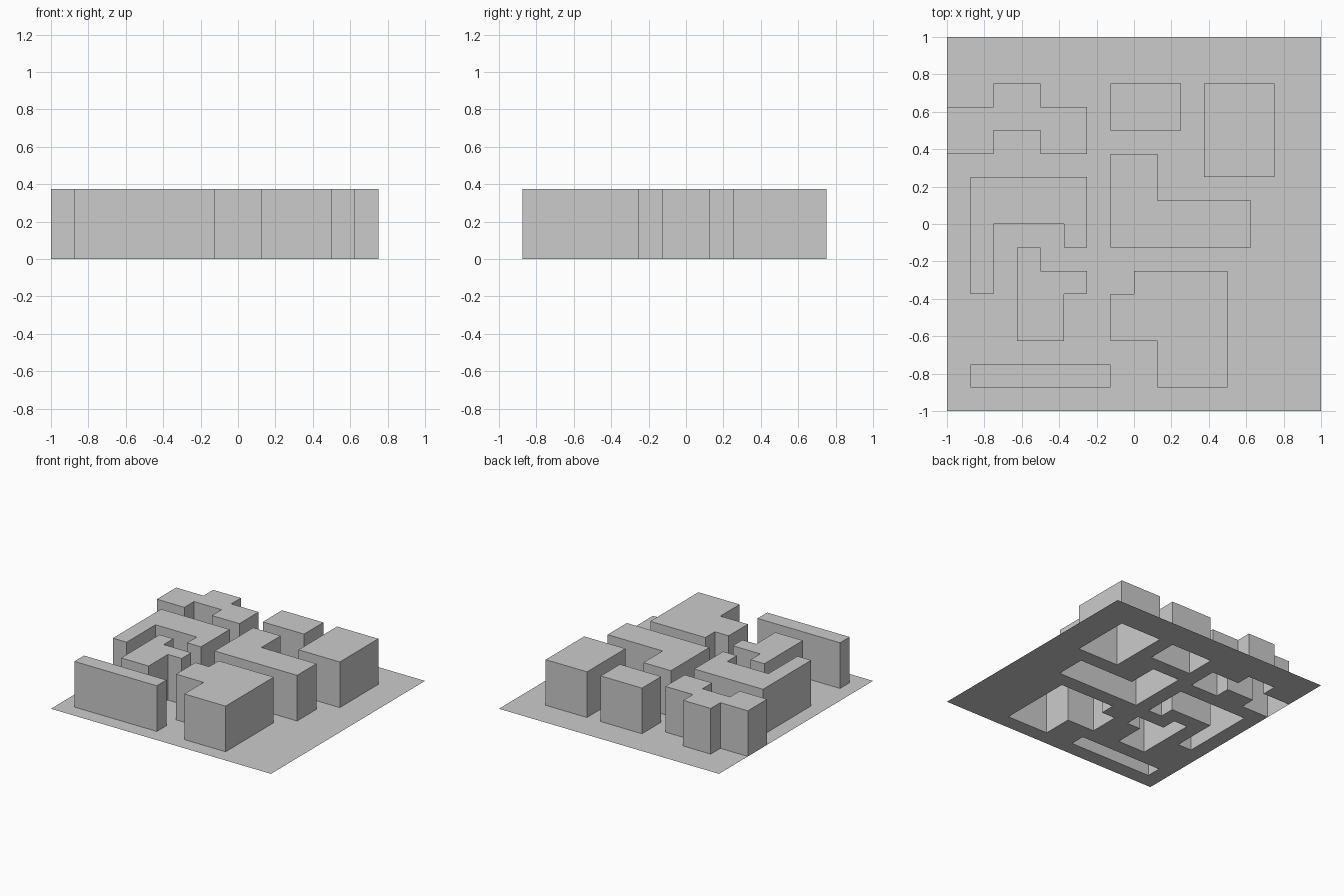
import bpy
import bmesh

if "Cube" in bpy.data.objects:
    bpy.data.objects.remove(bpy.data.objects["Cube"])

U = 1 / 8        # grid cell size
HEIGHT = 0.375   # roof height of every block

# Block footprints as rectangles in grid cells: x0, y0, x1, y1
BLOCKS = {
    "stepped": [(-8, 3, -6, 5), (-6, 4, -4, 6), (-4, 3, -2, 5)],
    "small": [(-1, 4, 2, 6)],
    "tall": [(3, 2, 6, 6)],
    "ell": [(-1, -1, 1, 3), (1, -1, 5, 1)],
    "hook": [(-7, -3, -6, 2), (-6, 0, -2, 2), (-3, -1, -2, 0)],
    "zigzag": [(-5, -5, -4, -1), (-4, -5, -3, -2), (-3, -3, -2, -2)],
    "large": [(-1, -5, 0, -3), (0, -5, 4, -2), (1, -7, 4, -5)],
    "bar": [(-7, -7, -1, -6)],
}


def inside(face, rects):
    c = face.calc_center_median() / U
    return any(x0 < c.x < x1 and y0 < c.y < y1 for x0, y0, x1, y1 in rects)


# Flat sheet
bm = bmesh.new()
bmesh.ops.create_grid(bm, x_segments=16, y_segments=16, size=1)

# Pull each block up out of the sheet, leaving it hollow underneath
for rects in BLOCKS.values():
    base = [f for f in bm.faces if f.calc_center_median().z < 0.01 and inside(f, rects)]
    ext = bmesh.ops.extrude_face_region(bm, geom=base)
    verts = [v for v in ext["geom"] if isinstance(v, bmesh.types.BMVert)]
    bmesh.ops.translate(bm, verts=verts, vec=(0, 0, HEIGHT))
    leftover = [f for f in base if f.is_valid]
    if leftover:
        bmesh.ops.delete(bm, geom=leftover, context='FACES')

bmesh.ops.recalc_face_normals(bm, faces=bm.faces)
# Roofs and sheet face upwards
if sum(f.normal.z for f in bm.faces) < 0:
    bmesh.ops.reverse_faces(bm, faces=bm.faces)

mesh = bpy.data.meshes.new("block_sheet")
bm.to_mesh(mesh)
bm.free()
bpy.context.collection.objects.link(bpy.data.objects.new("block_sheet", mesh))
